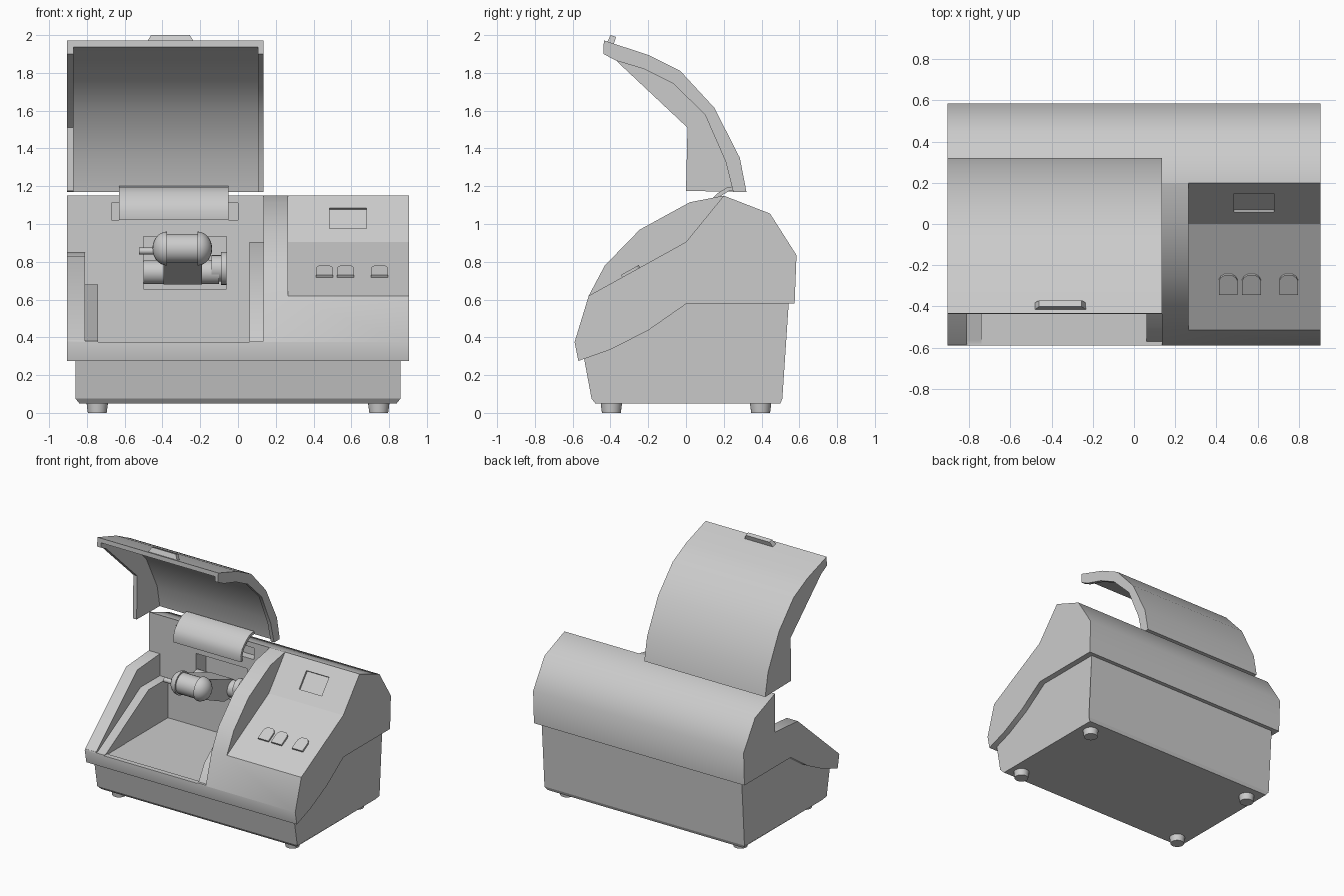
import bpy, bmesh, math
from mathutils import Vector, Matrix

if "Cube" in bpy.data.objects:
    bpy.data.objects.remove(bpy.data.objects["Cube"])


def make(name, bm, smooth=None):
    bmesh.ops.recalc_face_normals(bm, faces=bm.faces)
    me = bpy.data.meshes.new(name)
    bm.to_mesh(me)
    bm.free()
    ob = bpy.data.objects.new(name, me)
    bpy.context.collection.objects.link(ob)
    if smooth:
        shade(ob, smooth)
    return ob


def shade(ob, deg):
    bpy.ops.object.select_all(action='DESELECT')
    ob.select_set(True)
    bpy.context.view_layer.objects.active = ob
    bpy.ops.object.shade_smooth_by_angle(angle=math.radians(deg))


def extrude_outline(name, pts, vec, smooth=None):
    bm = bmesh.new()
    a = [bm.verts.new(p) for p in pts]
    b = [bm.verts.new(Vector(p) + Vector(vec)) for p in pts]
    bm.faces.new(a)
    bm.faces.new(b[::-1])
    for i in range(len(a)):
        bm.faces.new((a[i - 1], a[i], b[i], b[i - 1]))
    return make(name, bm, smooth)


def prism(name, x0, x1, profile, smooth=None):
    """Side profile of (y, z) points, run from x0 to x1."""
    return extrude_outline(name, [(x0, y, z) for y, z in profile], (x1 - x0, 0, 0), smooth)


def rod(name, a, b, r1, r2=None, seg=24):
    a, b = Vector(a), Vector(b)
    bm = bmesh.new()
    m = Matrix.Translation((a + b) / 2) @ (b - a).to_track_quat('Z', 'Y').to_matrix().to_4x4()
    bmesh.ops.create_cone(bm, cap_ends=True, segments=seg, radius1=r1,
                          radius2=r1 if r2 is None else r2, depth=(b - a).length, matrix=m)
    return make(name, bm, 40)


def cut(ob, cutter):
    mod = ob.modifiers.new('cut', 'BOOLEAN')
    mod.operation, mod.solver, mod.object = 'DIFFERENCE', 'EXACT', cutter
    bpy.context.view_layer.objects.active = ob
    bpy.ops.object.modifier_apply(modifier=mod.name)
    bpy.data.objects.remove(cutter)


def offset(line, d):
    """Shift an open (y, z) line sideways by d."""
    out = []
    for i, p in enumerate(line):
        t = Vector(line[min(i + 1, len(line) - 1)]) - Vector(line[max(i - 1, 0)])
        t.normalize()
        out.append((p[0] + t.y * d, p[1] - t.x * d))
    return out


W = .198  # chamber back wall

# Lower tub, narrowed at the bottom edge and hollowed under the chamber
base = prism('base_tub', -.86, .86, [(-.54, .29), (-.5, .075), (-.48, .05), (.5, .05), (.51, .075),
                                     (.545, .6), (0, .6), (-.2, .46), (-.4, .35)])
for v in base.data.vertices:
    if v.co.z < .06:
        v.co.x *= .84 / .86
cut(base, prism('cutter', -.745, .065, [(-1, .368), (W + .005, .368), (W + .005, 1), (-1, 1)]))

# Feet
for sx in (-1, 1):
    for sy in (-1, 1):
        p = (sx * .745, sy * .395)
        rod('foot', (*p, 0), (*p, .055), .05, .057)

# Upper housing, full outline with a chamfered lower rim
rim = [(.575, .58), (.005, .58), (-.2, .437), (-.4, .335), (-.57, .275)]
shell = prism('upper_housing', -.905, .905, [
    (-.59, .375), (-.515, .62), (-.43, .78), (-.245, .97), (.02, 1.115), (.2, 1.15),
    (.445, 1.055), (.585, .835)] + rim)

# Work chamber: left wall top, left liner, floor, right liner
for x0, x1, low in [
        (-1, -.5, [(W, .85), (-.08, .83), (-.585, .385), (-1, .385)]),
        (-.81, -.5, [(W, .68), (-.04, .68), (-.565, .38), (-1, .38)]),
        (-.74, .06, [(W, .37), (-.55, .37), (-.55, .376), (-1, .376)]),
        (-.3, .135, [(W, .905), (0, .905), (-.5, .5), (-.57, .38), (-1, .38)])]:
    cut(shell, prism('cutter', x0, x1, low + [(-1, 2), (W, 2)]))

# Control panel slope right of the rib
cut(shell, prism('cutter', .265, 1, [(.3, 1.2725), (0, .905), (-.515, .62), (-1.03, .335), (-1.03, 2), (.3, 2)]))

# Openings in the chamber's back wall: hinge slot and arm window
for x0, x1, z0, z1, d in [(-.67, 0, 1.02, 1.11, .06), (-.5, -.06, .655, .935, .12)]:
    cut(shell, prism('cutter', x0, x1, [(0, z0), (.2 + d, z0), (.2 + d, z1), (0, z1)]))

# Display recess
n = Vector((-.775, .632))
a, b = Vector((.057, .975)), Vector((.147, 1.085))
cut(shell, prism('cutter', .485, .68, [a - n * .015, b - n * .015, b + n * .05, a + n * .05]))
shade(shell, 40)
for f in shell.data.polygons:
    if f.center.x > .27 and f.center.y < .2 and f.center.z > .62:
        f.use_smooth = False

# Arched push buttons on the panel
u = Vector((0, .515, .285)).normalized()
nrm = Vector((0, -u.z, u.y))
for i, x in enumerate((.457, .57, .75)):
    mid = Vector((x, -.29, .905 - .29 * .285 / .515)) - nrm * .01
    shape = [(-.045, -.055), (.045, -.055), (.045, .025), (.036, .042), (.02, .053),
             (-.02, .053), (-.036, .042), (-.045, .025)]
    extrude_outline('button_%d' % (i + 1), [mid + Vector((px, 0, 0)) + u * pu for px, pu in shape], nrm * .024)

# Open lid: curved skin, right rim, left cheek
outer = [(-.435, 1.972), (-.2, 1.895), (-.03, 1.81), (.15, 1.615), (.285, 1.35), (.32, 1.17)]
inner = [(.25, 1.17), (.21, 1.33), (.1, 1.58), (-.07, 1.745), (-.22, 1.82), (-.37, 1.865), (-.437, 1.9)]
skin_in = offset(outer, .035)
skin_in[0], skin_in[-1] = (-.436, 1.937), (.285, 1.17)
prism('lid_skin', -.872, .107, outer + skin_in[::-1], 35)
prism('lid_right_rim', .107, .135, outer + inner, 35)
prism('lid_left_cheek', -.905, -.872, outer + [(0, 1.175), (.008, 1.51), (-.37, 1.865), (-.437, 1.9)], 35)

# Lid handle, tapered
handle = prism('lid_handle', -.485, -.23, [(-.418, 1.96), (-.4, 2.0), (-.37, 1.99), (-.385, 1.945)])
for v in handle.data.vertices:
    if v.co.z > 1.97:
        v.co.x += .025 if v.co.x < -.36 else -.025

# Curved hinge plate between slot and lid
hinge = [(.27, 1.2), (.22, 1.195), (.17, 1.165), (.125, 1.12), (.105, 1.07), (.11, 1.02)]
prism('hinge_plate', -.63, -.05, hinge + offset(hinge, -.022)[::-1], 40)

# Arm pivot: shaft and stepped flange at the back wall
rod('arm_shaft', (-.5, .2, .745), (-.1, .2, .745), .063)
for x0, x1, r in [(-.19, -.13, .045), (-.14, -.09, .07), (-.09, -.06, .088)]:
    rod('arm_flange', (x0, .2, .765), (x1, .2, .765), r)

# Arm reaching forward
prism('arm', -.395, -.19, [(.22, .68), (.1, .68), (-.17, .8), (-.17, .92), (-.08, .92), (.22, .81)])

# Head: barrel with domed ends and a side pin
c = (-.15, .87)
rod('head_barrel', (-.385, *c), (-.2, *c), .078)
for side, x, s in (('left', -.375, -1), ('right', -.215, 1)):
    bm = bmesh.new()
    bmesh.ops.create_uvsphere(bm, u_segments=24, v_segments=14, radius=1,
                              matrix=Matrix.Translation((x, *c)) @ Matrix.Diagonal((.078, .09, .09, 1)))
    bmesh.ops.bisect_plane(bm, geom=bm.verts[:] + bm.edges[:] + bm.faces[:], plane_co=(x, 0, 0),
                           plane_no=(-s, 0, 0), clear_outer=True)
    bmesh.ops.holes_fill(bm, edges=[e for e in bm.edges if e.is_boundary])
    make('head_dome_' + side, bm, 40)
rod('head_pin', (-.525, c[0], .857), (-.43, c[0], .857), .018, seg=16)
